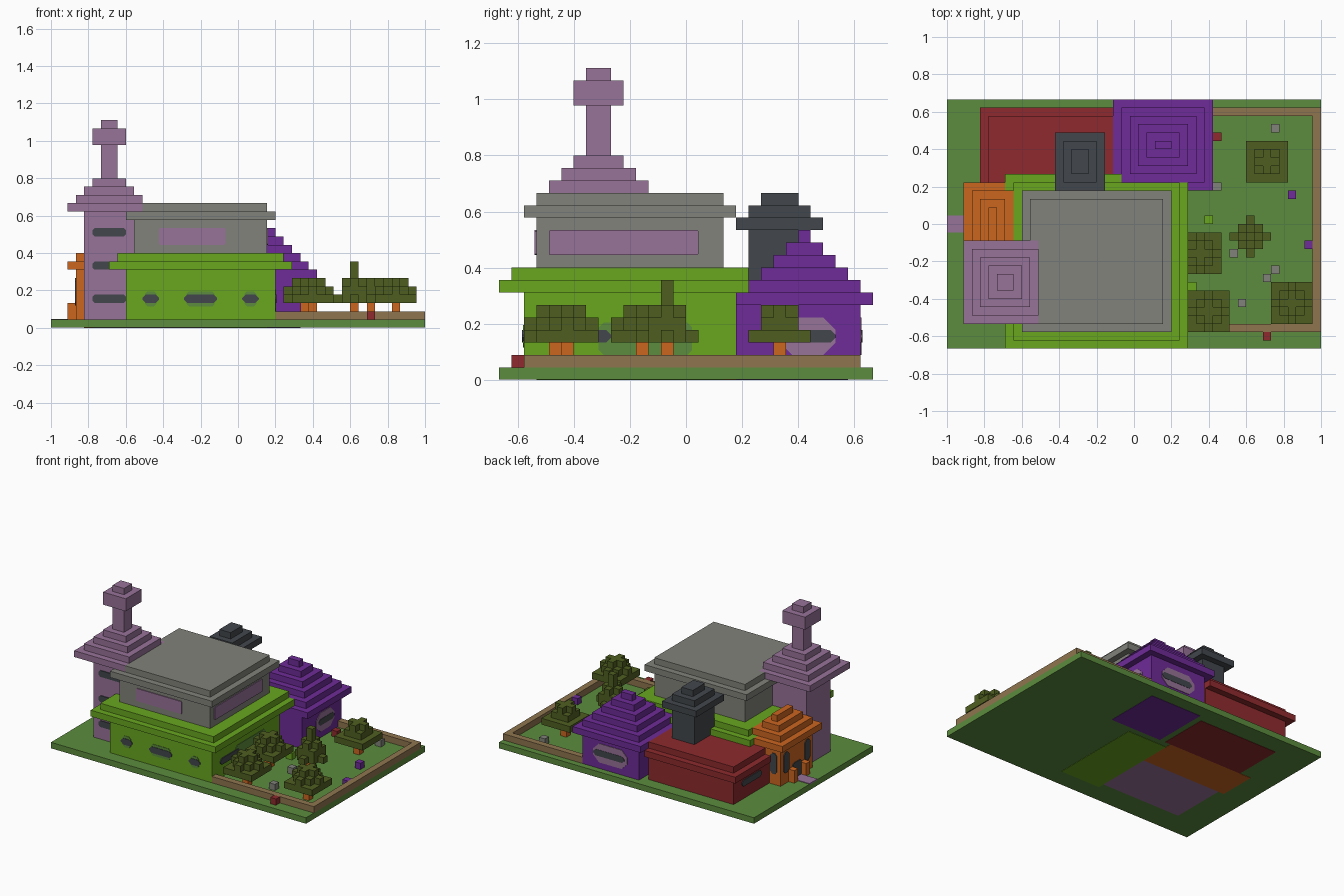
import bpy
import bmesh
from mathutils import Vector

cube = bpy.data.objects.get("Cube")
if cube:
    bpy.data.objects.remove(cube, do_unlink=True)

U = 2 / 45                      # one block
ORIGIN = Vector((-1, -15 * U, 0))


def material(name, hexcode):
    def linear(c):
        return c / 12.92 if c <= 0.04045 else ((c + 0.055) / 1.055) ** 2.4
    rgb = [linear(int(hexcode[k:k + 2], 16) / 255) for k in (0, 2, 4)] + [1]
    m = bpy.data.materials.new(name)
    m.use_nodes = True
    m.diffuse_color = rgb
    m.node_tree.nodes["Principled BSDF"].inputs["Base Color"].default_value = rgb
    return m


grass = material("grass green", "5C8C3D")
lime = material("lime green", "68A61F")
mauve = material("mauve", "977298")
purple = material("purple", "6E2B98")
red = material("dark red", "8E2A2D")
orange = material("orange", "CC6620")
brown = material("fence brown", "8F754E")
grey = material("stone grey", "82827B")
slate = material("slate", "42474C")
leaf = material("olive leaf", "4F5F20")


def finish(name, bm, mat):
    mesh = bpy.data.meshes.new(name)
    bmesh.ops.recalc_face_normals(bm, faces=bm.faces)
    bm.to_mesh(mesh)
    bm.free()
    mesh.materials.append(mat)
    obj = bpy.data.objects.new(name, mesh)
    bpy.context.collection.objects.link(obj)
    return obj


def blocks(name, mat, *boxes):
    """Boxes given in block units: x0, x1, y0, y1, z0, z1."""
    bm = bmesh.new()
    for x0, x1, y0, y1, z0, z1 in boxes:
        for v in bmesh.ops.create_cube(bm, size=1)["verts"]:
            p = Vector((x1 if v.co.x > 0 else x0,
                        y1 if v.co.y > 0 else y0,
                        z1 if v.co.z > 0 else z0))
            v.co = ORIGIN + p * U
    return finish(name, bm, mat)


def stepped(x0, x1, y0, y1, z, steps):
    """Roof layers shrinking by one block on each side."""
    return [(x0 + k, x1 - k, y0 + k, y1 - k, z + k, z + k + 1) for k in range(steps)]


def plate(name, mat, side, wall, a0, a1, z0, z1, cut=0.4, thick=0.006):
    """Thin panel with cut corners on the front, back, left or right wall."""
    outline = [(a0 + cut, z0), (a1 - cut, z0), (a1, z0 + cut), (a1, z1 - cut),
               (a1 - cut, z1), (a0 + cut, z1), (a0, z1 - cut), (a0, z0 + cut)]
    out = {"front": (0, -1, 0), "back": (0, 1, 0),
           "plus_x": (1, 0, 0), "minus_x": (-1, 0, 0)}[side]
    bm = bmesh.new()
    along_x = side in ("front", "back")
    verts = [bm.verts.new(ORIGIN + U * Vector((a, wall, z) if along_x else (wall, a, z)))
             for a, z in outline]
    ext = bmesh.ops.extrude_face_region(bm, geom=[bm.faces.new(verts)])["geom"]
    moved = [g for g in ext if isinstance(g, bmesh.types.BMVert)]
    bmesh.ops.translate(bm, verts=moved, vec=Vector(out) * thick)
    return finish(name, bm, mat)


# Ground, building floors showing underneath, and garden fence
blocks("ground", grass, (0, 45, 0, 30, 0.05, 1))
for label, mat, area in (("lime", lime, (19, 26, 3, 18)), ("tower", mauve, (5, 19, 4, 13)),
                         ("orange", orange, (4, 19, 13, 19)), ("red", red, (6, 20, 19, 27)),
                         ("purple", purple, (21, 30, 19, 28))):
    blocks(label + "_floor", mat, (*area, 0, 0.5))
blocks("garden_fence", brown, (27, 45, 2, 3, 1, 2), (31, 45, 28, 29, 1, 2),
       (44, 45, 3, 28, 1, 2))
blocks("path", mauve, (0, 3, 14, 16, 0.9, 1.1))

# Lime hall with the grey upper storey
blocks("lime_hall", lime, (9, 27, 2, 19, 1, 7), (7, 29, 0, 20, 7, 8),
       (7, 21, 20, 21, 7, 8), (8, 28, 1, 20, 8, 9))
blocks("grey_storey", grey, (10, 26, 3, 18, 9, 13), (9, 27, 2, 19, 13, 14),
       (11, 26, 3, 18, 14, 15), (10, 11, 13, 18, 14, 15))
plate("storey_front_panel", mauve, "front", 3, 13, 21, 10, 12, 0.1)
plate("storey_side_panel", mauve, "plus_x", 26, 4, 16, 10, 12, 0.1)
for a0, a1 in ((11, 13), (16, 20), (23, 25)):
    plate("hall_window_surround", grass, "front", 2, a0 + 0.3, a1 - 0.3, 2.6, 4.4, 0.3, 0.003)
    plate("hall_window", slate, "front", 2, a0, a1, 3, 4)
plate("hall_side_surround", grass, "plus_x", 27, 8, 15.5, 2, 4.6, 0.4, 0.003)
plate("hall_side_window", slate, "plus_x", 27, 4, 9, 3, 4)

# Mauve tower with its tall finial
blocks("tower", mauve, (4, 10, 5, 11, 1, 14), (2, 11, 3, 13, 14, 15),
       (3, 11, 4, 12, 15, 16), *stepped(4, 10, 5, 11, 16, 2))
blocks("tower_finial", mauve, (6, 8, 7, 9, 18, 22), (5, 9, 6, 10, 22, 24),
       (6, 8, 7, 9, 24, 25))
for z in (3, 7, 11):
    plate("tower_window", slate, "front", 5, 5, 9, z, z + 1, 0.25)

# Purple house
blocks("purple_house", purple, (21, 31, 19, 29, 1, 6), *stepped(20, 32, 19, 30, 6, 6))
for side, wall, a0, a1 in (("plus_x", 31, 22.5, 27), ("back", 29, 23, 29)):
    plate("house_window_surround", mauve, side, wall, a0, a1, 2, 5, 1, 0.004)
    plate("house_window", slate, side, wall, a0 + 0.5, a1, 3, 4)

# Red hall and slate turret
blocks("red_hall", red, (5, 20, 19, 28, 1, 5), (4, 20, 20, 29, 5, 6), (5, 20, 20, 28, 6, 7))
plate("red_hall_window", slate, "minus_x", 5, 21, 26, 3, 4)
blocks("slate_turret", slate, (14, 18, 20, 25, 7, 12), *stepped(13, 19, 19, 26, 12, 3))

# Orange house with a framed door
blocks("orange_house", orange, (3, 9, 11, 19, 1, 7), (2, 7, 10, 20, 7, 8),
       (3, 8, 11, 19, 8, 9), (4, 7, 12, 18, 9, 10), (5, 6, 13, 17, 10, 11))
blocks("door_frame", orange, (2, 3, 13, 14, 1, 3), (2, 3, 16, 17, 1, 3))
plate("door", slate, "minus_x", 3, 14, 16, 1, 3.5, 0.2)
for a in (11.7, 17):
    plate("orange_house_window", slate, "minus_x", 3, a, a + 1.3, 2.7, 6)
plate("orange_house_back_window", slate, "back", 19, 3.6, 4.8, 2.7, 6)


# Trees: wide crown, cross-shaped lumps on top
def tree(x, y, full_layers):
    blocks("tree_trunk", orange, (x, x + 1, y, y + 1, 1, 3))
    crown = [(x - 2, x + 3, y - 2, y + 3, 3, 4)]
    if full_layers > 1:
        crown += [(x - 2, x + 3, y, y + 1, 4, 5), (x, x + 1, y - 2, y + 3, 4, 5)]
    crown += [(x - 1, x + 2, y - 1, y + 2, 4, 5),
              (x - 1, x + 2, y, y + 1, 5, 6), (x, x + 1, y - 1, y + 2, 5, 6)]
    blocks("tree_crown", leaf, *crown)


for x, y, layers in ((38, 22, 1), (30, 11, 2), (31, 4, 2), (41, 5, 2)):
    tree(x, y, layers)
x, y = 36, 13
blocks("tall_tree_trunk", orange, (x, x + 1, y, y + 1, 1, 3))
blocks("tall_tree_crown", leaf, (x - 2, x + 3, y, y + 1, 3, 4), (x, x + 1, y - 2, y + 3, 3, 4),
       (x - 1, x + 2, y - 1, y + 2, 3, 5), (x - 1, x + 2, y, y + 1, 5, 6),
       (x, x + 1, y - 1, y + 2, 5, 6), (x, x + 1, y, y + 1, 6, 8))

# Scattered garden blocks
for name, mat, spots in (
        ("garden_stones", grey, ((39, 26), (32, 19), (39, 9), (38, 8), (35, 5), (34, 11))),
        ("red_flowers", red, ((38, 1), (32, 25))),
        ("purple_flowers", purple, ((41, 18), (43, 12))),
        ("lime_shrubs", lime, ((31, 15), (29, 7)))):
    blocks(name, mat, *[(x, x + 1, y, y + 1, 1, 2) for x, y in spots])
